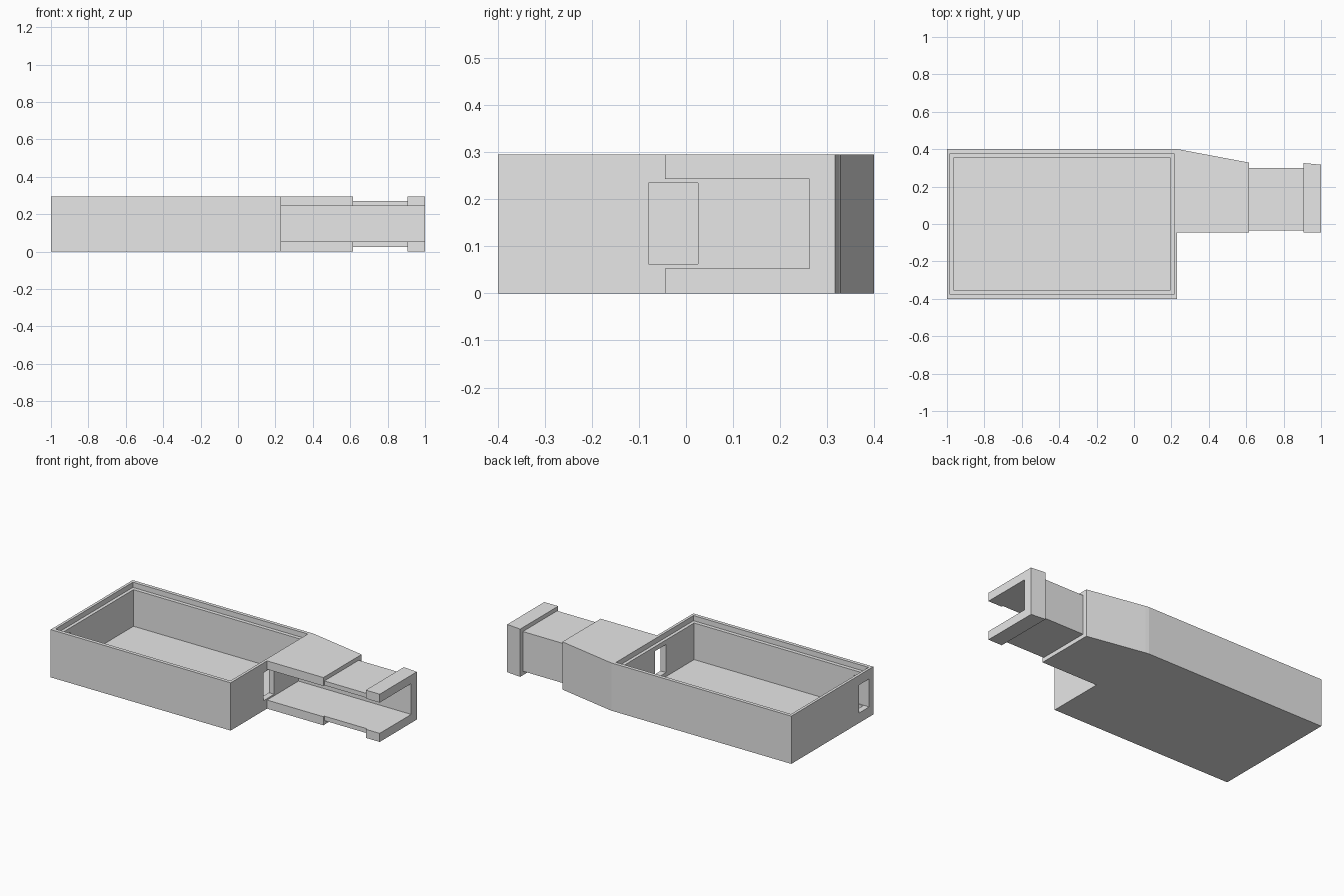
import bpy
import bmesh

cube = bpy.data.objects.get("Cube")
if cube:
    bpy.data.objects.remove(cube, do_unlink=True)

grey = bpy.data.materials.new("light_grey")
grey.use_nodes = True
grey.diffuse_color = (0.8, 0.8, 0.8, 1)
grey.node_tree.nodes["Principled BSDF"].inputs["Base Color"].default_value = (0.8, 0.8, 0.8, 1)


def prism(name, outline, z0, z1):
    """Extrude a plan outline from z0 to z1."""
    bm = bmesh.new()
    base = bm.faces.new([bm.verts.new((x, y, z0)) for x, y in outline])
    top = bmesh.ops.extrude_face_region(bm, geom=[base])["geom"]
    bmesh.ops.translate(bm, vec=(0, 0, z1 - z0),
                        verts=[g for g in top if isinstance(g, bmesh.types.BMVert)])
    bmesh.ops.recalc_face_normals(bm, faces=bm.faces)
    mesh = bpy.data.meshes.new(name)
    bm.to_mesh(mesh)
    bm.free()
    mesh.materials.append(grey)
    obj = bpy.data.objects.new(name, mesh)
    bpy.context.collection.objects.link(obj)
    return obj


def box(name, x0, x1, y0, y1, z0, z1):
    return prism(name, [(x0, y0), (x1, y0), (x1, y1), (x0, y1)], z0, z1)


def cut(obj, *bounds):
    """Subtract a box from an object and discard the cutter."""
    cutter = box("cutter", *bounds)
    cutter.hide_render = True
    mod = obj.modifiers.new("cut", 'BOOLEAN')
    mod.operation = 'DIFFERENCE'
    mod.solver = 'EXACT'
    mod.object = cutter
    bpy.context.view_layer.objects.active = obj
    bpy.ops.object.modifier_apply(modifier=mod.name)
    bpy.data.objects.remove(cutter, do_unlink=True)


H = 0.295

# Open case: main cavity, lid recess and one window in each end wall
case = box("case", -1, 0.23, -0.4, 0.4, 0, H)
cut(case, -0.963, 0.193, -0.355, 0.355, 0.037, 0.4)
cut(case, -0.983, 0.213, -0.378, 0.378, H - 0.032, 0.4)
cut(case, 0.1, 0.3, -0.08, 0.025, 0.062, 0.235)
cut(case, -1.1, -0.9, -0.36, -0.26, 0.062, 0.235)

# Side channel: tapered shoulder, slimmer neck and end collar
shoulder = prism("channel_shoulder",
                 [(0.23, -0.045), (0.615, -0.045), (0.615, 0.328), (0.595, 0.332), (0.25, 0.397), (0.23, 0.4)],
                 0, H)
neck = box("channel_neck", 0.615, 0.905, -0.035, 0.3, 0.025, 0.27)
collar = prism("channel_collar",
               [(0.905, -0.045), (1, -0.045), (1, 0.317), (0.905, 0.326)], 0, H)

# Slot along the channel, open at the front and the outer end
for part in (shoulder, neck, collar):
    cut(part, 0.1, 1.1, -0.2, 0.262, 0.053, 0.243)
